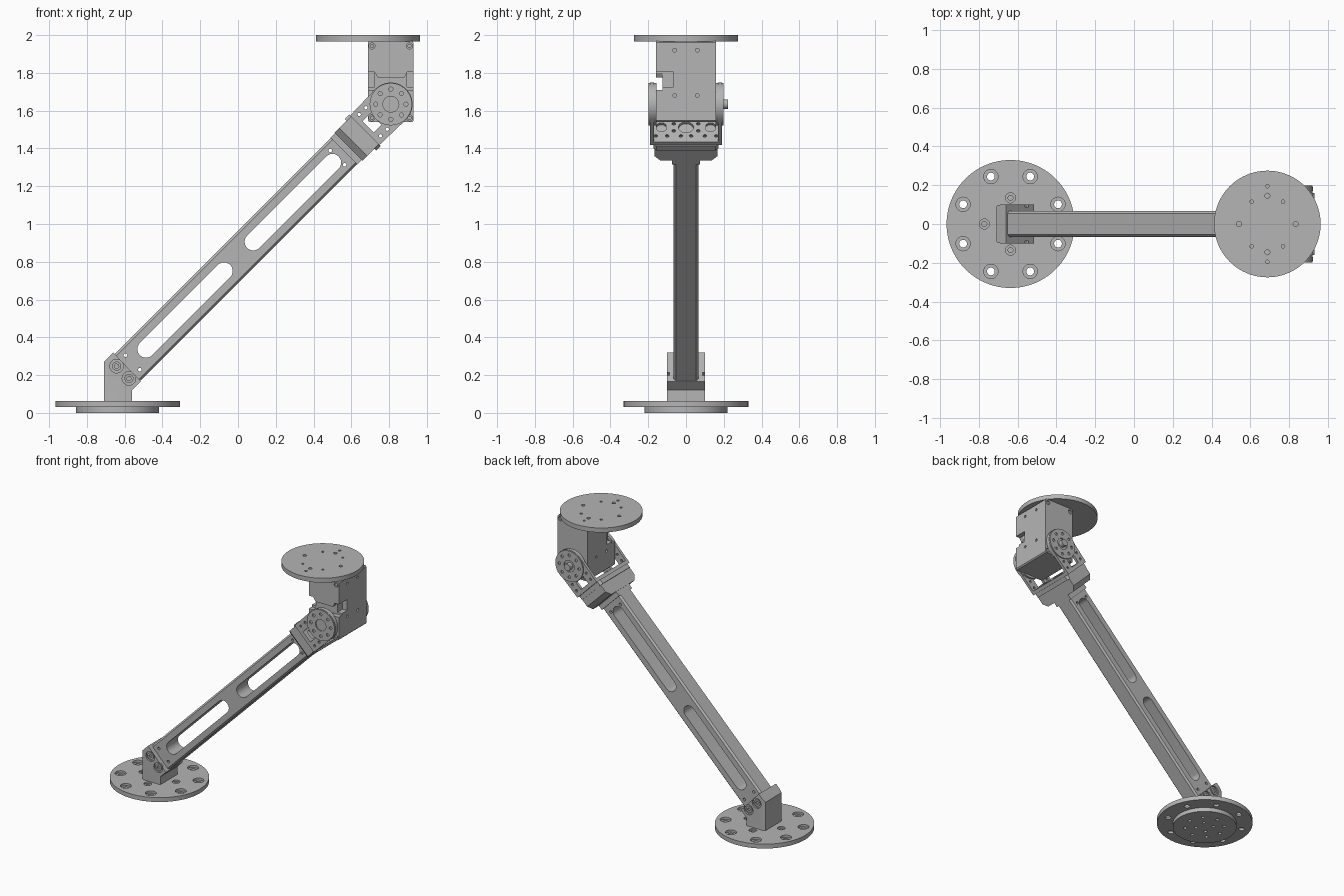
import bpy, bmesh
from math import sin, cos, pi, radians
from mathutils import Matrix, Vector

if "Cube" in bpy.data.objects:
    bpy.data.objects.remove(bpy.data.objects["Cube"], do_unlink=True)

metal = bpy.data.materials.new("grey_metal")
metal.use_nodes = True
GREY = (0.46, 0.46, 0.46, 1)
metal.diffuse_color = GREY
metal.node_tree.nodes["Principled BSDF"].inputs["Base Color"].default_value = GREY

WORLD = Matrix.Identity(4)
# Arm frame: x runs up the arm, y across it, z out of its upper side
ARM = Matrix.Translation((-0.61, 0, 0.215)) @ Matrix.Rotation(radians(-45), 4, "Y")
made = []


# ---- profiles -------------------------------------------------------------
def circle(cx, cy, r, n=32):
    return [(cx + r * cos(2 * pi * i / n), cy + r * sin(2 * pi * i / n)) for i in range(n)]


def ring(cx, cy, radius, r, count, start=0.0, n=16):
    return [circle(cx + radius * cos(start + 2 * pi * i / count),
                   cy + radius * sin(start + 2 * pi * i / count), r, n) for i in range(count)]


def rect(x0, x1, y0, y1, c=0.0):
    if not c:
        return [(x0, y0), (x1, y0), (x1, y1), (x0, y1)]
    return [(x0 + c, y0), (x1 - c, y0), (x1, y0 + c), (x1, y1 - c),
            (x1 - c, y1), (x0 + c, y1), (x0, y1 - c), (x0, y0 + c)]


def slot(x0, x1, r, n=12):
    arc = [(x1 + r * sin(pi * i / n), -r * cos(pi * i / n)) for i in range(n + 1)]
    return arc + [(x0 + x1 - x, -y) for x, y in arc]


# ---- solids ---------------------------------------------------------------
def place(p, t, axis):
    return Vector({"X": (t, p[0], p[1]), "Y": (p[0], t, p[1]), "Z": (p[0], p[1], t)}[axis])


def build(name, profiles, a, b, axis="Y", frame=WORLD):
    """Extrude each profile from a to b along the axis, as one object."""
    bm = bmesh.new()
    for pts in profiles:
        low = [bm.verts.new(frame @ place(p, a, axis)) for p in pts]
        high = [bm.verts.new(frame @ place(p, b, axis)) for p in pts]
        bm.faces.new(low)
        bm.faces.new(high[::-1])
        for i in range(len(pts)):
            j = (i + 1) % len(pts)
            bm.faces.new((low[j], low[i], high[i], high[j]))
    bmesh.ops.recalc_face_normals(bm, faces=bm.faces)
    mesh = bpy.data.meshes.new(name)
    bm.to_mesh(mesh)
    bm.free()
    mesh.materials.append(metal)
    obj = bpy.data.objects.new(name, mesh)
    bpy.context.collection.objects.link(obj)
    return obj


def part(*args, **kw):
    obj = build(*args, **kw)
    made.append(obj)
    return obj


def cut(obj, profiles, a, b, axis="Y", frame=WORLD):
    cutter = build("cutter", profiles, a, b, axis, frame)
    cutter.hide_render = True
    mod = obj.modifiers.new("cut", "BOOLEAN")
    mod.operation, mod.solver, mod.object = "DIFFERENCE", "EXACT", cutter
    graph = bpy.context.evaluated_depsgraph_get()
    mesh = bpy.data.meshes.new_from_object(obj.evaluated_get(graph))
    obj.modifiers.clear()
    obj.data = mesh
    bpy.data.objects.remove(cutter, do_unlink=True)


# ---- base -----------------------------------------------------------------
BX = -0.637
lower = part("base_lower_disc", [circle(BX, 0, 0.22, 64)], 0, 0.032, "Z")
cut(lower, ring(BX, 0, 0.135, 0.012, 8) + ring(BX, 0, 0.06, 0.012, 4, pi / 4), -0.01, 0.02, "Z")
base = part("base_disc", [circle(BX, 0, 0.33, 96)], 0.03, 0.062, "Z")
cut(base, ring(BX, 0, 0.265, 0.037, 8, pi / 8, 24), 0.046, 0.1, "Z")
cut(base, ring(BX, 0, 0.265, 0.02, 8, pi / 8, 24), 0, 0.1, "Z")
cut(base, ring(BX, 0, 0.135, 0.026, 4, 0, 24), 0.052, 0.1, "Z")
cut(base, ring(BX, 0, 0.135, 0.013, 4), 0.035, 0.1, "Z")

# Foot bracket: upright column with a 45 degree seat, corners trimmed
foot = part("foot_bracket", [[(-0.71, 0.06), (-0.71, 0.27), (-0.66, 0.32),
                              (-0.515, 0.165), (-0.56, 0.12), (-0.56, 0.06)]], -0.1, 0.1)
for s in (-1, 1):
    cut(foot, [[(-0.75, s * 0.078), (-0.688, s * 0.101), (-0.688, s * 0.15), (-0.75, s * 0.15)]],
        0, 0.5, "Z")
    cut(foot, ring(0, 0, 0.046, 0.036, 2, pi / 2, 24), s * 0.088, s * 0.12, "Y", ARM)
    bolts = part("foot_bolts", ring(0, 0, 0.046, 0.024, 2, pi / 2, 24), s * 0.08, s * 0.096, "Y", ARM)
    cut(bolts, ring(0, 0, 0.046, 0.012, 2, pi / 2, 6), s * 0.086, s * 0.12, "Y", ARM)

# ---- arm beam -------------------------------------------------------------
beam = part("arm_beam", [rect(-0.066, 0.066, -0.098, 0.098, 0.012)], 0.035, 1.72, "X", ARM)
cut(beam, [slot(0.174, 0.758, 0.046), slot(0.977, 1.57, 0.046)]
    + [circle(u, v, 0.01, 12) for u in (0.074, 1.607) for v in (-0.054, 0.054)],
    -0.2, 0.2, "Y", ARM)

# Stepped collar at the top of the beam
part("collar_neck", [rect(1.655, 1.71, -0.074, 0.074)], -0.1, 0.1, "Z", ARM)
part("collar", [[(1.69, -0.135), (1.725, -0.168), (1.785, -0.168),
                 (1.785, 0.168), (1.725, 0.168), (1.69, 0.135)]], -0.105, 0.105, "Z", ARM)
part("collar_flange", [rect(-0.172, 0.172, -0.118, 0.118, 0.015)], 1.78, 1.812, "X", ARM)

# ---- wrist bracket --------------------------------------------------------
plate = part("wrist_bracket_base", [rect(-0.19, 0.19, -0.11, 0.11)], 1.81, 1.835, "X", ARM)
holes = [circle(0, 0, 0.04)] + ring(0, 0, 0.07, 0.01, 8, pi / 8, 10)
for s in (-1, 1):
    holes += [rect(s * 0.13 - 0.025, s * 0.13 + 0.025, -0.03, 0.03, 0.012)]
    holes += [circle(s * y, z, 0.01, 10) for y in (0.1, 0.16) for z in (-0.065, 0.065)]
cut(plate, holes, 1.82, 1.9, "X", ARM)

HORN = 2.007
cheek = [(1.812, -0.11), (HORN, -0.115)]
cheek += [(HORN + 0.115 * cos(a), 0.115 * sin(a)) for a in [radians(d) for d in range(-80, 81, 10)]]
cheek += [(HORN, 0.115), (1.812, 0.11)]
for s, side in ((-1, "front"), (1, "back")):
    wing = part("wrist_cheek_" + side, [cheek], s * 0.17, s * 0.19, "Y", ARM)
    cut(wing, [rect(1.838, 1.895, -0.042, 0.042)]
        + [circle(u, v, 0.009, 10) for u in (1.85, 1.9) for v in (-0.08, 0.08)],
        s * 0.1, s * 0.3, "Y", ARM)
    horn = part("servo_horn_" + side, [circle(HORN, 0, 0.112, 48)], s * 0.155, s * 0.198, "Y", ARM)
    cut(horn, ring(HORN, 0, 0.08, 0.011, 8, 0, 12) + [circle(HORN, 0, 0.042)],
        s * 0.185, s * 0.3, "Y", ARM)
part("idler_shaft", [circle(HORN, 0, 0.025, 24)], 0.15, 0.222, "Y", ARM)

# ---- servo motor ----------------------------------------------------------
X0, X1 = 0.687, 0.93
servo = part("servo_body", [rect(X0, X1, 1.54, 1.968, 0.008)], -0.16, 0.16)
# Front waist, with a tongue hanging from the upper cover
cut(servo, [[(0.6, 1.71), (1, 1.71), (1, 1.805), (0.898, 1.805), (0.88, 1.775),
             (0.74, 1.775), (0.722, 1.805), (0.6, 1.805)]], -0.2, -0.125)
cut(servo, [rect(0.6, 0.722, 1.725, 1.805), rect(0.895, 1, 1.725, 1.805)], -0.2, -0.065)
corners = [(x, z) for x in (X0 + 0.022, X1 - 0.022) for z in (1.562, 1.942)]
for s in (-1, 1):
    cut(servo, [circle(x, z, 0.016, 14) for x, z in corners], s * 0.15, s * 0.2)
    part("servo_screws", [circle(x, z, 0.011, 12) for x, z in corners], s * 0.145, s * 0.158)
for a, b in ((X1 - 0.02, 1), (0.6, X0 + 0.02)):
    cut(servo, [circle(y, z, 0.01, 12) for y in (-0.06, 0.06) for z in (1.68, 1.92)], a, b, "X")

# ---- top disc -------------------------------------------------------------
TX = 0.688
top = part("top_disc", [circle(TX, 0, 0.275, 96)], 1.967, 2.0, "Z")
cut(top, ring(TX, 0, 0.146, 0.013, 4) + ring(TX, 0, 0.195, 0.009, 2, pi / 2, 10)
    + [circle(TX + x, y, 0.009, 10) for x in (-0.081, 0.081) for y in (-0.115, 0.115)],
    1.975, 2.1, "Z")

# ---- shading --------------------------------------------------------------
bpy.ops.object.select_all(action="DESELECT")
for obj in made:
    obj.select_set(True)
bpy.context.view_layer.objects.active = made[0]
bpy.ops.object.shade_smooth_by_angle(angle=radians(30))
